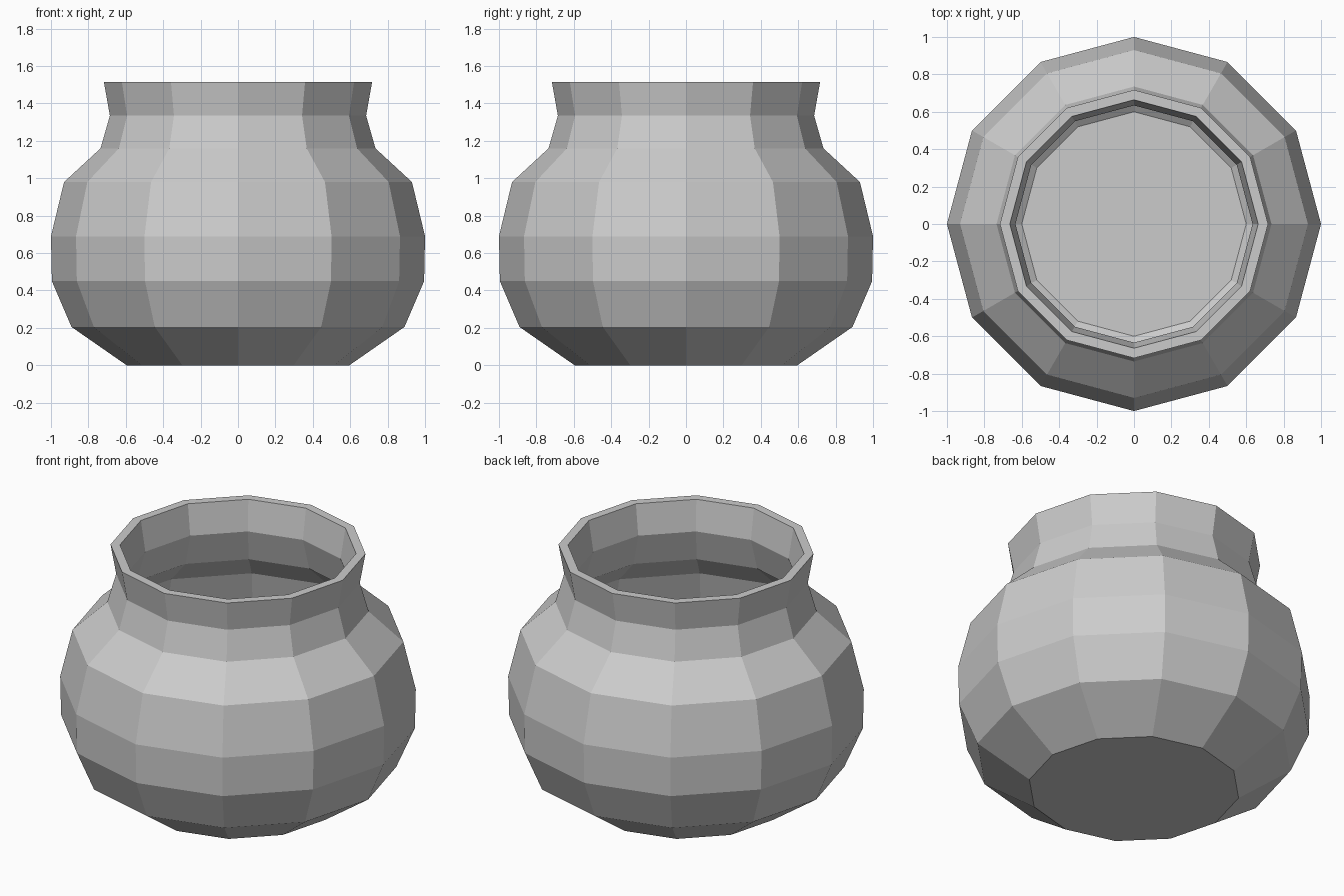
import bpy, bmesh
from math import cos, sin, tau

if "Cube" in bpy.data.objects:
    bpy.data.objects.remove(bpy.data.objects["Cube"])

SIDES = 12

# Wall section as (radius, height): outside going up, then inside going down
outer = [(0.595, 0), (0.89, 0.205), (0.995, 0.45), (1.0, 0.69),
         (0.93, 0.98), (0.735, 1.16), (0.685, 1.335), (0.717, 1.515)]
inner = [(0.664, 1.515), (0.634, 1.33), (0.695, 1.13), (0.885, 0.955),
         (0.95, 0.685), (0.945, 0.46), (0.85, 0.235), (0.6, 0.06)]

bm = bmesh.new()


def ring(radius, z):
    return [bm.verts.new((radius * cos(tau * i / SIDES), radius * sin(tau * i / SIDES), z))
            for i in range(SIDES)]


# Faceted wall and rim
rings = [ring(r, z) for r, z in outer + inner]
for a, b in zip(rings, rings[1:]):
    for i in range(SIDES):
        j = (i + 1) % SIDES
        bm.faces.new((a[i], a[j], b[j], b[i]))

# Underside and inside floor
bm.faces.new(rings[0][::-1])
bm.faces.new(rings[-1])
bmesh.ops.recalc_face_normals(bm, faces=bm.faces)

mesh = bpy.data.meshes.new("pot")
bm.to_mesh(mesh)
bm.free()
bpy.context.collection.objects.link(bpy.data.objects.new("pot", mesh))
